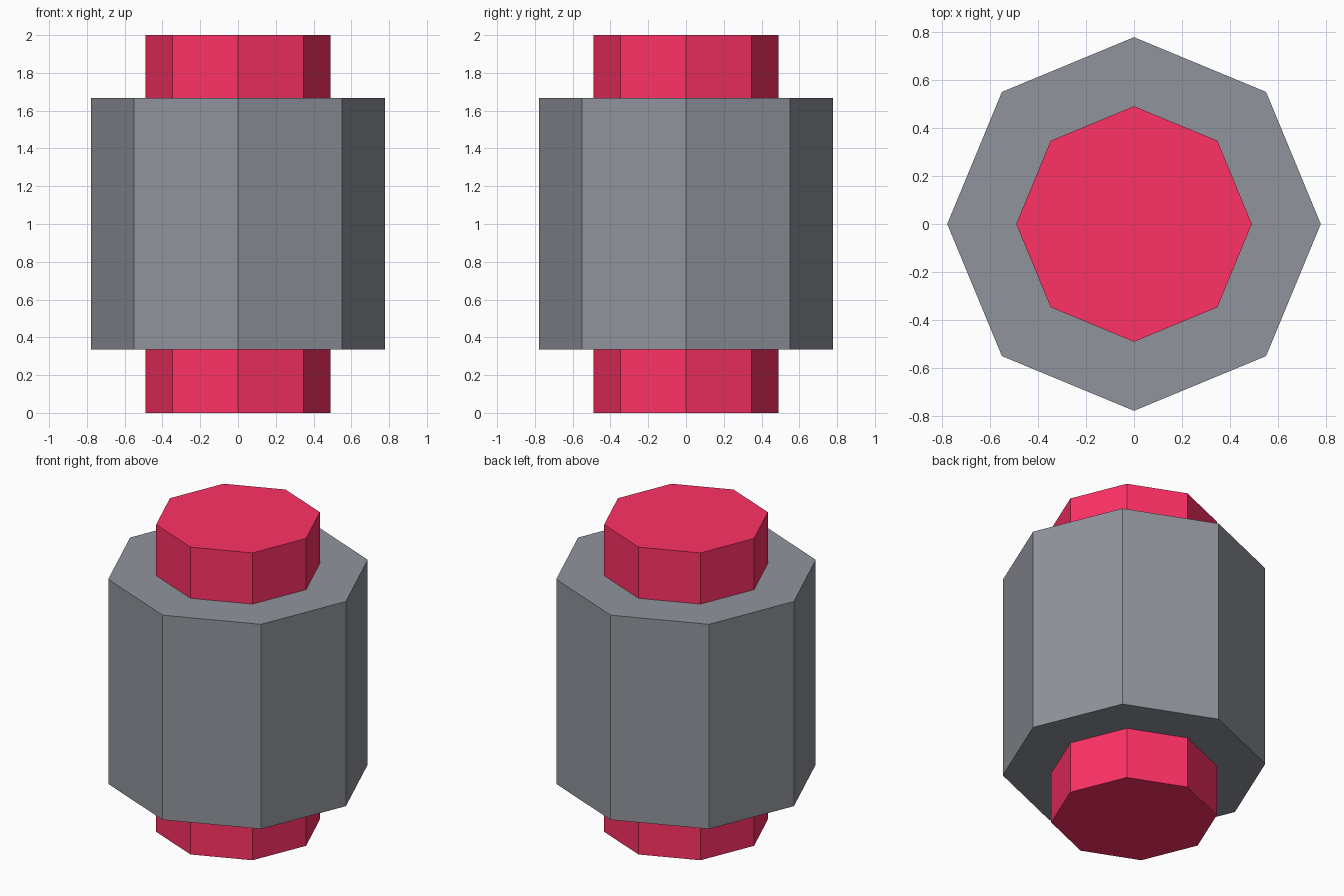
import bpy

if "Cube" in bpy.data.objects:
    bpy.data.objects.remove(bpy.data.objects["Cube"])


def octagonal_prism(name, radius, z_bottom, z_top, color):
    bpy.ops.mesh.primitive_cylinder_add(
        vertices=8, radius=radius, depth=z_top - z_bottom,
        location=(0, 0, (z_bottom + z_top) / 2))
    part = bpy.context.object
    part.name = name
    material = bpy.data.materials.new(name + "_color")
    material.diffuse_color = color
    material.use_nodes = True
    material.node_tree.nodes["Principled BSDF"].inputs["Base Color"].default_value = material.diffuse_color
    part.data.materials.append(material)


# Red core running through the full height
octagonal_prism("core", 0.49, 0.0, 2.0, (1.0, 0.031, 0.133, 1))

# Wide slate-grey sleeve around the middle
octagonal_prism("sleeve", 0.777, 0.335, 1.667, (0.28, 0.295, 0.33, 1))
